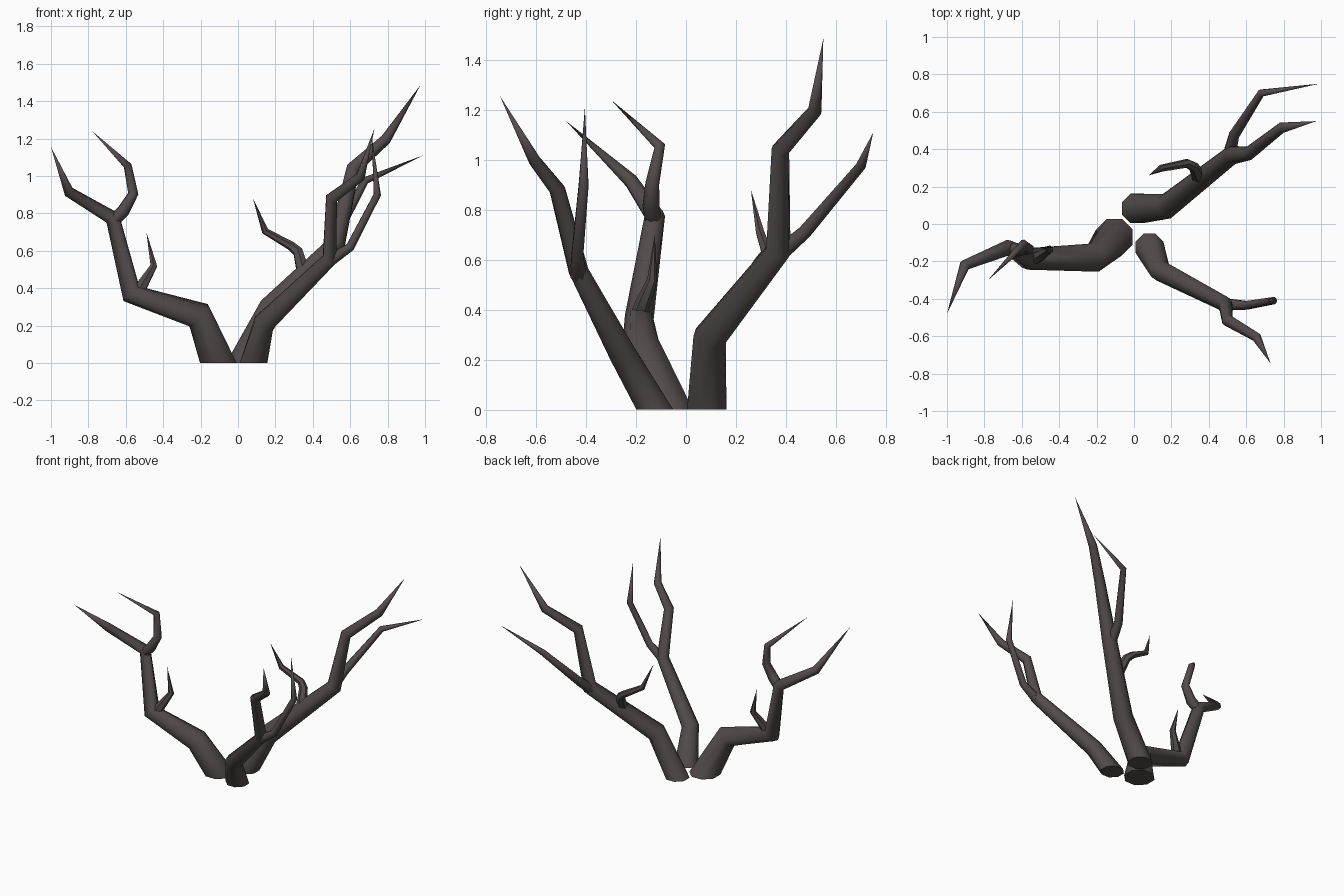
import bpy, bmesh, math
from mathutils import Vector

if "Cube" in bpy.data.objects:
    bpy.data.objects.remove(bpy.data.objects["Cube"])

bark = bpy.data.materials.new("dark bark")
bark.diffuse_color = (0.085, 0.070, 0.070, 1)
bark.use_nodes = True
bark.node_tree.nodes["Principled BSDF"].inputs["Base Color"].default_value = bark.diffuse_color


def limb(name, pts, sides=8, flat_base=False):
    """Tapered tube through (x, y, z, radius) points, ending in a sharp tip."""
    P = [Vector(p[:3]) for p in pts]
    bm = bmesh.new()
    rings = []
    u = Vector((1, 0, 0))
    for i in range(len(P) - 1):
        d = (P[i + 1] - P[i]).normalized()
        n = d if i == 0 else (d + (P[i] - P[i - 1]).normalized()).normalized()
        if flat_base and i == 0:
            n = Vector((0, 0, 1))
        u = u - n * u.dot(n)
        if u.length < 1e-3:
            u = n.orthogonal()
        u.normalize()
        v = n.cross(u)
        ring = []
        for k in range(sides):
            a = 2 * math.pi * (k + 0.5) / sides
            r = pts[i][3] / math.cos(math.pi / sides) ** 0.5
            ring.append(bm.verts.new(P[i] + r * (u * math.cos(a) + v * math.sin(a))))
        rings.append(ring)
    tip = bm.verts.new(P[-1])
    bm.faces.new(rings[0][::-1])
    for k in range(sides):
        j = (k + 1) % sides
        for a, b in zip(rings, rings[1:]):
            bm.faces.new((a[k], a[j], b[j], b[k]))
        bm.faces.new((rings[-1][k], rings[-1][j], tip))
    bmesh.ops.recalc_face_normals(bm, faces=bm.faces[:])
    me = bpy.data.meshes.new(name)
    bm.to_mesh(me)
    bm.free()
    me.materials.append(bark)
    ob = bpy.data.objects.new(name, me)
    bpy.context.collection.objects.link(ob)
    bpy.ops.object.select_all(action='DESELECT')
    ob.select_set(True)
    bpy.context.view_layer.objects.active = ob
    bpy.ops.object.shade_smooth_by_angle(angle=math.radians(50))


# Left branch with fork and twig
limb("left_branch", [(-.105, -.07, 0, .102), (-.21, -.18, .255, .075), (-.57, -.187, .37, .056),
                     (-.67, -.125, .775, .040), (-.905, -.22, .915, .028), (-1.0, -.48, 1.155, 0)], flat_base=True)
limb("left_fork", [(-.67, -.13, .76, .035), (-.615, -.14, .81, .034), (-.56, -.135, .905, .027),
                   (-.59, -.105, 1.055, .022), (-.78, -.30, 1.24, 0)])
limb("left_twig", [(-.54, -.19, .36, .035), (-.51, -.175, .42, .030), (-.45, -.135, .52, .019),
                   (-.49, -.125, .70, 0)], 6)

# Back right branch with fork and twig
limb("back_branch", [(.015, .083, 0, .082), (.175, .095, .29, .066), (.525, .37, .635, .050),
                     (.615, .378, 1.04, .036), (.79, .515, 1.195, .028), (.975, .55, 1.485, 0)], flat_base=True)
limb("back_fork", [(.51, .37, .62, .035), (.535, .475, .71, .028), (.68, .70, .975, .020),
                   (.99, .75, 1.11, 0)])
limb("back_twig", [(.35, .24, .48, .036), (.32, .305, .595, .027), (.285, .325, .625, .023),
                   (.145, .298, .705, .018), (.08, .26, .88, 0)], 6)

# Front right branch with fork
limb("front_branch", [(.083, -.125, 0, .077), (.14, -.25, .215, .056), (.49, -.43, .555, .040),
                      (.50, -.515, .88, .032), (.655, -.605, .995, .025), (.73, -.745, 1.255, 0)], flat_base=True)
limb("front_fork", [(.48, -.43, .54, .034), (.60, -.435, .62, .024), (.745, -.41, .90, .020),
                    (.715, -.405, 1.21, 0)])
